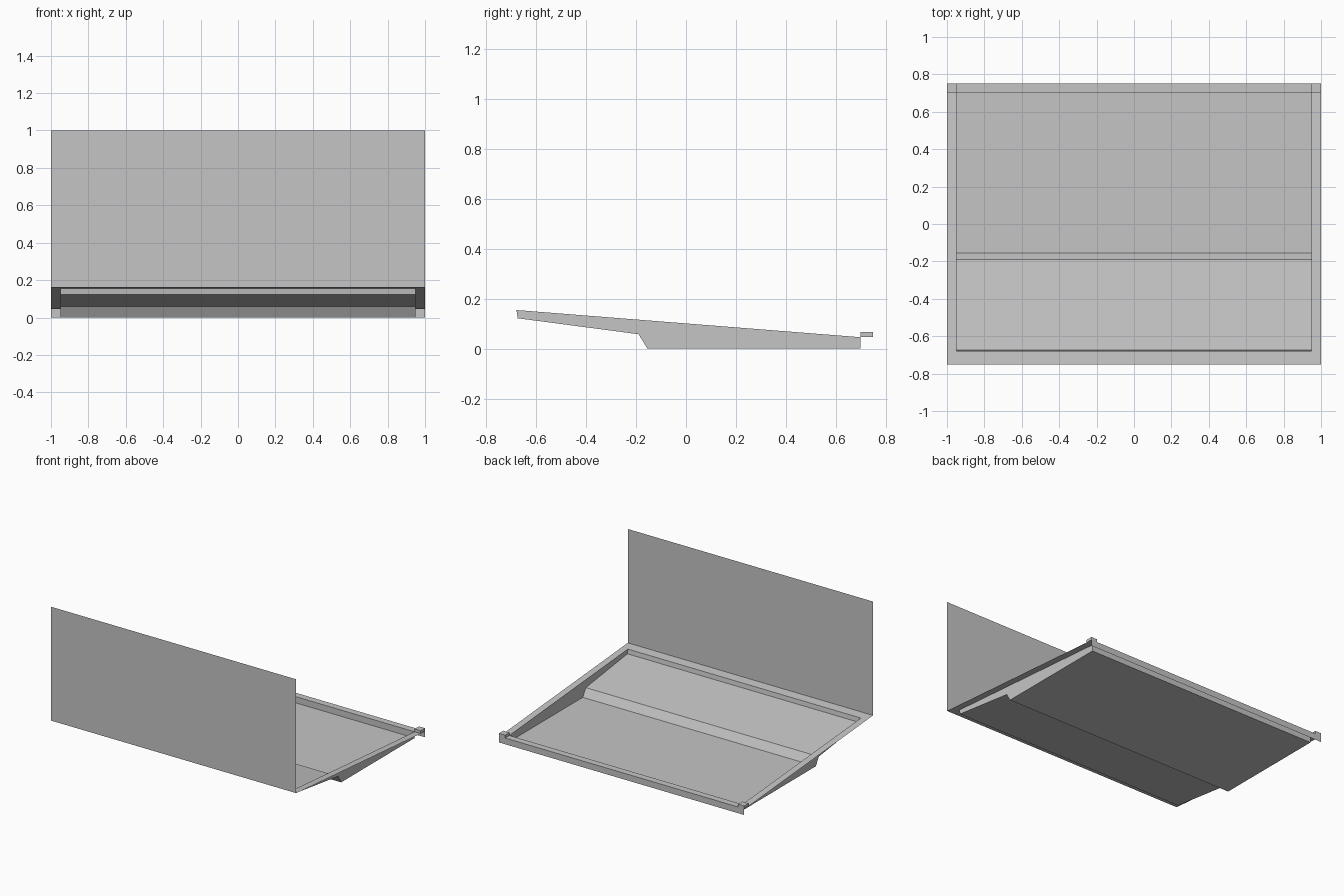
import bpy
import bmesh

cube = bpy.data.objects.get("Cube")
if cube:
    bpy.data.objects.remove(cube, do_unlink=True)

grey = bpy.data.materials.new("plain grey")
grey.use_nodes = True
colour = (0.56, 0.56, 0.56, 1.0)
grey.diffuse_color = colour
grey.node_tree.nodes["Principled BSDF"].inputs["Base Color"].default_value = colour

OUTER, INNER = 1.0, 0.95
FRONT, BACK = -0.75, 0.75
RIM_BACK_Z, POST_Z = 0.046, 0.067


def finish(name, bm):
    """Turn a bmesh into a named flat-shaded object."""
    mesh = bpy.data.meshes.new(name)
    bm.to_mesh(mesh)
    bm.free()
    mesh.materials.append(grey)
    obj = bpy.data.objects.new(name, mesh)
    bpy.context.collection.objects.link(obj)
    return obj


def wall(name, y, low, high):
    """Upright full-width sheet."""
    bm = bmesh.new()
    corners = [(-OUTER, low), (OUTER, low), (OUTER, high), (-OUTER, high)]
    bm.faces.new([bm.verts.new((x, y, z)) for x, z in corners])
    return finish(name, bm)


# Open tub: a stepped side profile carried across the width
profile = [(-0.68, 0.155), (-0.675, 0.122), (-0.19, 0.058),
           (-0.155, 0.0), (0.70, 0.0), (0.70, RIM_BACK_Z)]
bm = bmesh.new()
left, right = [[bm.verts.new((x, y, z)) for y, z in profile]
               for x in (INNER, -INNER)]
bm.faces.new(left)
bm.faces.new(right[::-1])
for i in range(len(profile) - 1):
    bm.faces.new((left[i + 1], left[i], right[i], right[i + 1]))
finish("tub", bm)

# Sloping rim around the tub opening
rows = [(FRONT, 0.161), profile[0], profile[-1], (BACK, RIM_BACK_Z)]
columns = (-OUTER, -INNER, INNER, OUTER)
bm = bmesh.new()
grid = [[bm.verts.new((x, y, z)) for x in columns] for y, z in rows]
for r in range(3):
    for c in range(3):
        if (r, c) != (1, 1):
            bm.faces.new((grid[r][c], grid[r][c + 1],
                          grid[r + 1][c + 1], grid[r + 1][c]))
finish("rim", bm)

# Tall front panel and low back lip
wall("front_panel", FRONT, 0.161, 1.0)
wall("back_lip", BACK, 0.0, RIM_BACK_Z)

# Small corner blocks on the back rim
for side, name in ((1, "left_corner_block"), (-1, "right_corner_block")):
    bm = bmesh.new()
    bmesh.ops.create_cube(bm, size=1.0)
    bmesh.ops.scale(bm, vec=(0.05, 0.05, POST_Z - RIM_BACK_Z), verts=bm.verts)
    bmesh.ops.translate(bm, vec=(side * 0.975, 0.725, (POST_Z + RIM_BACK_Z) / 2),
                        verts=bm.verts)
    finish(name, bm)
